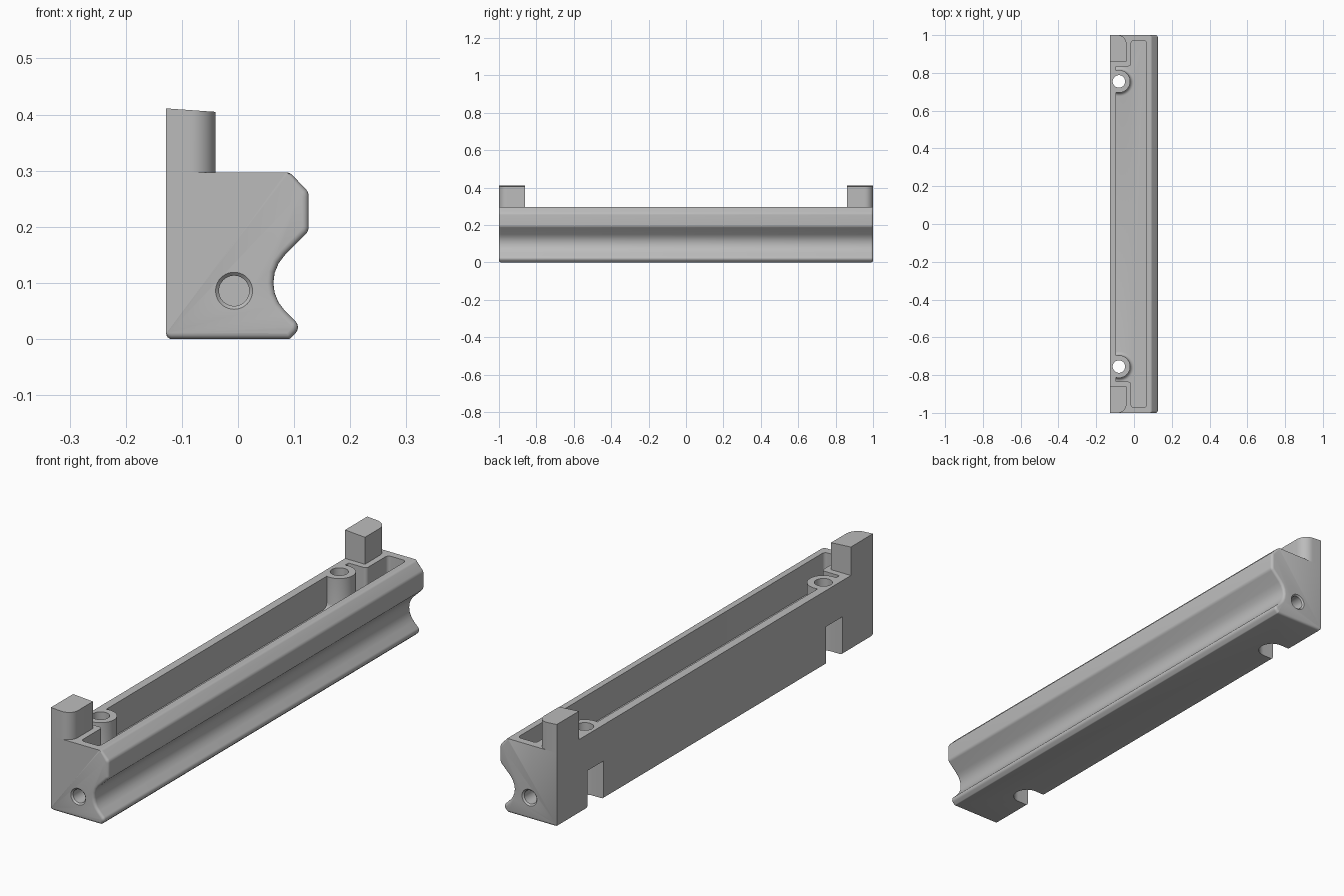
import bpy, bmesh, math
from mathutils import Vector

if "Cube" in bpy.data.objects:
    bpy.data.objects.remove(bpy.data.objects["Cube"], do_unlink=True)

grey = bpy.data.materials.new("plain grey")
grey.use_nodes = True
colour = (0.5, 0.5, 0.5, 1)
grey.diffuse_color = colour
grey.node_tree.nodes["Principled BSDF"].inputs["Base Color"].default_value = colour

BACK, TOP, FLOOR = -0.128, 0.297, 0.17
BOSS_X, BOSS_Y = -0.08, 0.755


def rounded(corners, steps=6):
    """Closed 2D outline from (a, b, radius) corners."""
    out = []
    for i, (a, b, r) in enumerate(corners):
        p = Vector((a, b))
        if r == 0:
            out.append(p)
            continue
        u = (Vector(corners[i - 1][:2]) - p).normalized()
        v = (Vector(corners[(i + 1) % len(corners)][:2]) - p).normalized()
        half = u.angle(v) / 2
        centre = p + (u + v).normalized() * (r / math.sin(half))
        start = p + u * (r / math.tan(half)) - centre
        end = p + v * (r / math.tan(half)) - centre
        sweep = start.angle_signed(end)
        for k in range(steps + 1):
            t = -sweep * k / steps
            c, s = math.cos(t), math.sin(t)
            out.append(centre + Vector((start.x * c - start.y * s, start.x * s + start.y * c)))
    return out


def loft(name, rings):
    """Solid through rings of equal point count, capped at both ends."""
    bm = bmesh.new()
    loops = [[bm.verts.new(p) for p in ring] for ring in rings]
    n = len(loops[0])
    for lo, hi in zip(loops, loops[1:]):
        for i in range(n):
            bm.faces.new((lo[i], lo[(i + 1) % n], hi[(i + 1) % n], hi[i]))
    bm.faces.new(loops[0])
    bm.faces.new(loops[-1])
    bmesh.ops.recalc_face_normals(bm, faces=bm.faces)
    mesh = bpy.data.meshes.new(name)
    bm.to_mesh(mesh)
    bm.free()
    mesh.materials.append(grey)
    ob = bpy.data.objects.new(name, mesh)
    bpy.context.collection.objects.link(ob)
    return ob


def prism(name, outline, z0, z1):
    return loft(name, [[(p.x, p.y, z) for p in outline] for z in (z0, z1)])


def lathe(name, profile, place, sides=40):
    """Solid of revolution; place maps (a, b, height) to a position."""
    turn = [math.tau * i / sides for i in range(sides)]
    return loft(name, [[place(r * math.cos(t), r * math.sin(t), h) for t in turn]
                       for r, h in profile])


def cut(target, cutter):
    mod = target.modifiers.new("cut", 'BOOLEAN')
    mod.operation, mod.solver, mod.object = 'DIFFERENCE', 'EXACT', cutter
    bpy.context.view_layer.objects.active = target
    bpy.ops.object.modifier_apply(modifier=mod.name)
    bpy.data.objects.remove(cutter, do_unlink=True)


def smooth(ob):
    bpy.ops.object.select_all(action='DESELECT')
    ob.select_set(True)
    bpy.context.view_layer.objects.active = ob
    bpy.ops.object.shade_smooth_by_angle(angle=math.radians(30))


# Rail body: grooved section with softened ends
section = rounded([(BACK, 0, 0.01), (BACK, TOP, 0), (0.092, TOP, 0.015),
                   (0.126, 0.262, 0.02), (0.126, 0.192, 0.02), (0.034, 0.1, 0.07),
                   (0.113, 0.021, 0.015), (0.092, 0, 0.008)])


def inset_section(d):
    """Section moved inwards, keeping the back and top planes in place."""
    ring = []
    for i, p in enumerate(section):
        tangent = section[(i + 1) % len(section)] - section[i - 1]
        n = Vector((tangent.y, -tangent.x)).normalized() * d
        ring.append((p.x + (0 if p.x < -0.1 else n.x), p.y + (0 if p.y > 0.29 else n.y)))
    return ring


soft = 0.011
ends = [(soft * (1 - math.sin(a)), 1 - soft * (1 - math.cos(a)))
        for a in (math.pi / 2 * k / 4 for k in range(5))]
stations = [(d, -y) for d, y in ends] + [(d, y) for d, y in reversed(ends)]
body = loft("rail_body", [[(x, y, z) for x, z in inset_section(d)] for d, y in stations])

# Top pocket, wide in the middle and narrow beside the posts
r = 0.014
pocket = prism("pocket_cutter", rounded([
    (0.066, -0.97, r), (-0.016, -0.97, r), (-0.016, -0.835, r), (-0.095, -0.835, 0.005),
    (-0.095, 0.835, 0.005), (-0.016, 0.835, r), (-0.016, 0.97, r), (0.066, 0.97, r)]),
    FLOOR, 0.36)
for side in (-1, 1):
    # Screw boss with a flared foot, left standing in the pocket
    foot = [(0.08 - 0.02 * math.sin(a), FLOOR + 0.02 * (1 - math.cos(a)))
            for a in (math.pi / 2 * k / 5 for k in range(6))]
    cut(pocket, lathe("boss_cutter", [(0.08, 0.1)] + foot + [(0.06, 0.45)],
                      lambda a, b, h: (BOSS_X + a, side * BOSS_Y + b, h)))
cut(body, pocket)

for side in (-1, 1):
    y = side * BOSS_Y
    # Screw hole through the boss, and open-backed slot below it
    cut(body, lathe("screw_cutter", [(0.033, 0.1), (0.033, 0.4)],
                    lambda a, b, h: (BOSS_X + a, y + b, h)))
    w = 0.052
    cut(body, prism("slot_cutter", rounded([
        (-0.2, y - w, 0), (-0.2, y + w, 0), (BOSS_X + w, y + w, w * 0.99),
        (BOSS_X + w, y - w, w * 0.99)], 12), -0.05, 0.152))
    # Countersunk blind hole in the end face
    cut(body, lathe("end_hole_cutter", [(0.039, 1.006), (0.033, 1), (0.027, 0.994), (0.027, 0.85)],
                    lambda a, b, h: (-0.007 + a, side * h, 0.086 + b)))
smooth(body)

# Corner posts with one rounded edge and a sloping top
for side, name in ((-1, "front_post"), (1, "rear_post")):
    outline = rounded([(BACK, 0.86 * side, 0), (-0.04, 0.86 * side, 0),
                       (-0.04, side, 0.045), (BACK, side, 0)], 10)
    post = prism(name, outline, TOP, 0.411)
    for v in post.data.vertices:
        if v.co.z > 0.4:
            v.co.z -= 0.07 * (v.co.x - BACK)
    smooth(post)
